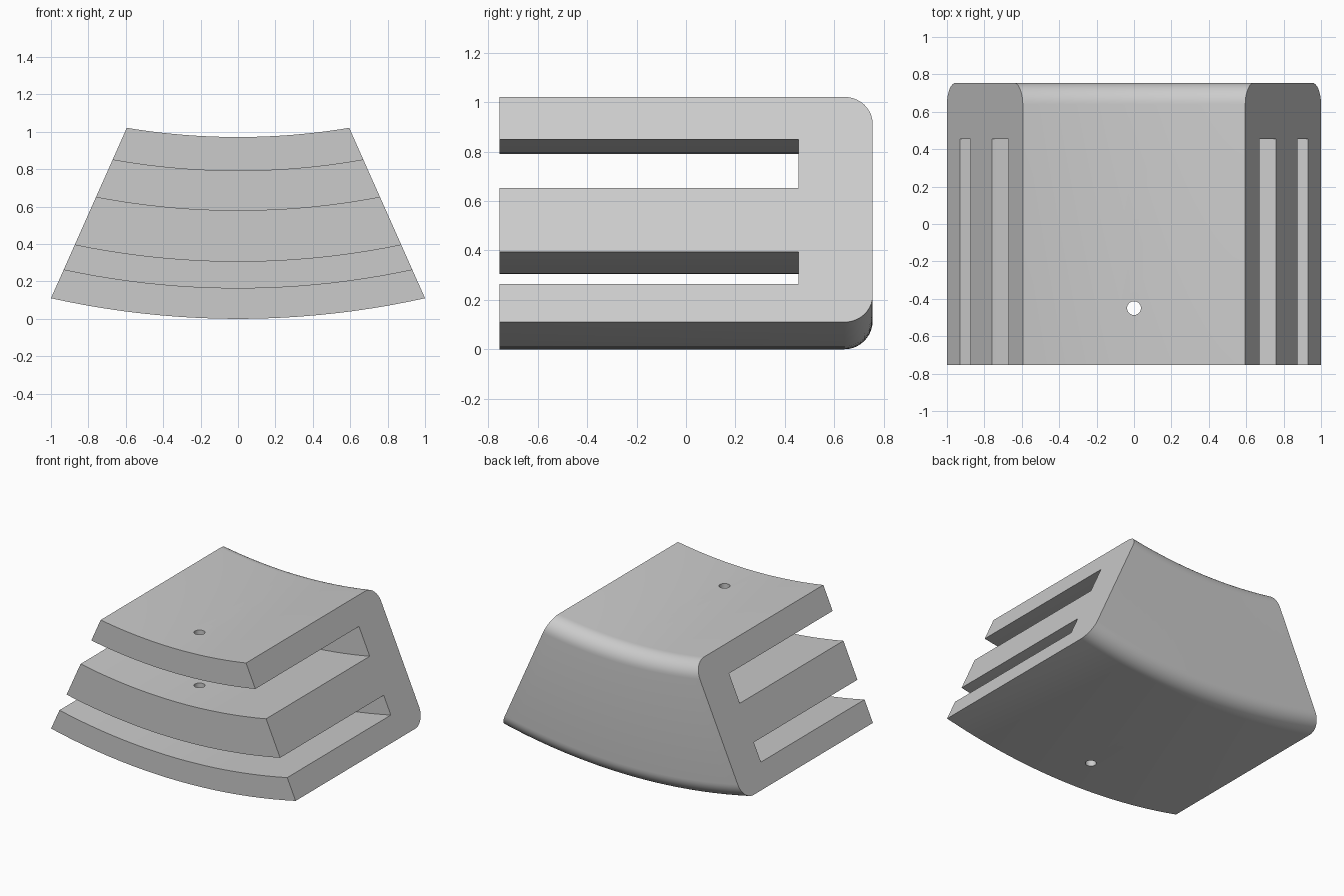
import bpy, bmesh, math

if "Cube" in bpy.data.objects:
    bpy.data.objects.remove(bpy.data.objects["Cube"])

AXIS_Z = 4.6          # height of the axis that all curved layers share
FRONT, BACK, SLOT_END = -0.755, 0.755, 0.455
TOP, FILLET = 0.972, 0.115
SLOTS = [(0.165, 0.305), (0.58, 0.79)]
SEGMENTS = 21         # odd, so the bolt holes fall inside the middle strip

grey = bpy.data.materials.new("plain grey")
grey.use_nodes = True
grey.diffuse_color = (0.6, 0.6, 0.6, 1)
grey.node_tree.nodes["Principled BSDF"].inputs["Base Color"].default_value = grey.diffuse_color


def fillet(cy, cz, start):
    """Quarter circle of profile points."""
    return [(cy + FILLET * math.cos(a), cz + FILLET * math.sin(a))
            for a in (start + math.pi / 2 * i / 10 for i in range(11))]


def arc_point(y, z, s):
    """Point on the layer arc whose ends lie on the sloping side planes."""
    r = AXIS_Z - z
    x = 1.0
    for _ in range(30):
        x = 1 - 0.445 * (AXIS_Z - math.sqrt(r * r - x * x) - 0.11)
    a = s * math.asin(x / r)
    return (r * math.sin(a), y, AXIS_Z - r * math.cos(a))


# Side profile: three prongs joined by a rounded back
profile = [(FRONT, 0)]
profile += fillet(BACK - FILLET, FILLET, -math.pi / 2)
profile += fillet(BACK - FILLET, TOP - FILLET, 0)
profile.append((FRONT, TOP))
for low, high in reversed(SLOTS):
    profile += [(FRONT, high), (SLOT_END, high), (SLOT_END, low), (FRONT, low)]

# Sweep the profile along the arcs
bm = bmesh.new()
rings = [[bm.verts.new(arc_point(y, z, 2 * i / SEGMENTS - 1)) for y, z in profile]
         for i in range(SEGMENTS + 1)]
n = len(profile)
for a, b in zip(rings, rings[1:]):
    for j in range(n):
        k = (j + 1) % n
        bm.faces.new((a[j], a[k], b[k], b[j]))
bm.faces.new(rings[0])
bm.faces.new(rings[-1])
bmesh.ops.recalc_face_normals(bm, faces=bm.faces)
mesh = bpy.data.meshes.new("slotted_block")
bm.to_mesh(mesh)
bm.free()
mesh.materials.append(grey)
block = bpy.data.objects.new("slotted_block", mesh)
bpy.context.collection.objects.link(block)

# Bolt hole through all three prongs
bpy.ops.mesh.primitive_cylinder_add(vertices=32, radius=0.037, depth=2, location=(0, -0.45, 0.5))
cutter = bpy.context.object
cutter.name = "hole_cutter"
cutter.hide_render = True
cutter.data.materials.append(grey)

bpy.ops.object.select_all(action="DESELECT")
block.select_set(True)
bpy.context.view_layer.objects.active = block
hole = block.modifiers.new("bolt_hole", "BOOLEAN")
hole.operation, hole.solver, hole.object = "DIFFERENCE", "EXACT", cutter
bpy.ops.object.modifier_apply(modifier=hole.name)
bpy.data.objects.remove(cutter)
bpy.ops.object.shade_smooth_by_angle(angle=math.radians(30))
